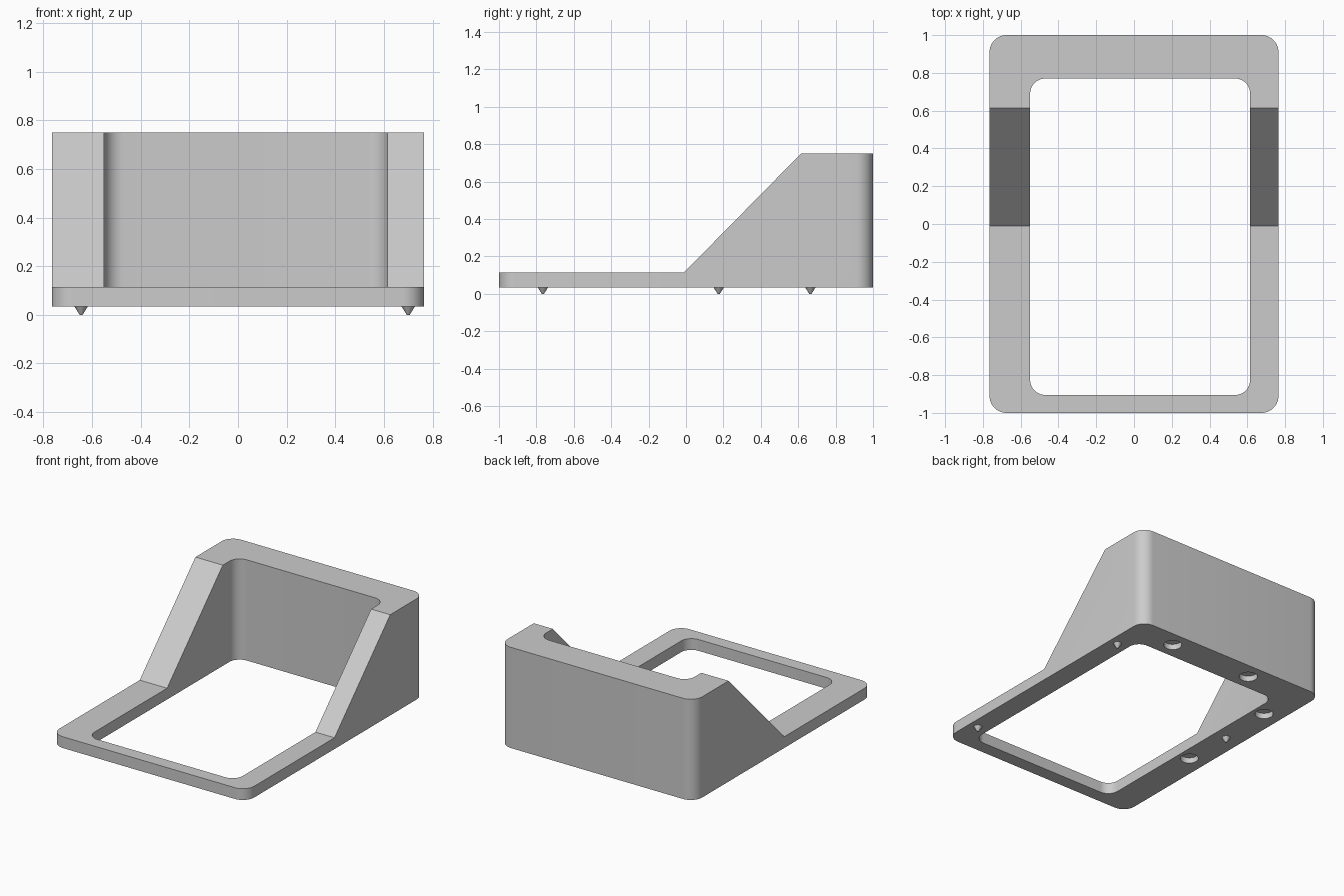
import bpy
import bmesh
from math import cos, sin, pi, radians
from mathutils import Matrix, Vector

cube = bpy.data.objects.get("Cube")
if cube:
    bpy.data.objects.remove(cube, do_unlink=True)

BASE, RIM, TOP = 0.035, 0.115, 0.75   # underside, low rim and back wall heights

grey = bpy.data.materials.new("plain grey")
grey.use_nodes = True
grey.diffuse_color = (0.6, 0.6, 0.6, 1)
grey.node_tree.nodes["Principled BSDF"].inputs["Base Color"].default_value = (0.6, 0.6, 0.6, 1)


def add_object(name, bm):
    bmesh.ops.recalc_face_normals(bm, faces=bm.faces)
    mesh = bpy.data.meshes.new(name)
    bm.to_mesh(mesh)
    bm.free()
    mesh.materials.append(grey)
    obj = bpy.data.objects.new(name, mesh)
    bpy.context.collection.objects.link(obj)
    return obj


def prism(name, outline, sweep):
    bm = bmesh.new()
    face = bm.faces.new([bm.verts.new(p) for p in outline])
    new = bmesh.ops.extrude_face_region(bm, geom=[face])["geom"]
    verts = [v for v in new if isinstance(v, bmesh.types.BMVert)]
    bmesh.ops.translate(bm, verts=verts, vec=Vector(sweep))
    return add_object(name, bm)


def rounded_rect(x0, x1, y0, y1, r, z, steps=10):
    corners = [(x1 - r, y1 - r), (x0 + r, y1 - r), (x0 + r, y0 + r), (x1 - r, y0 + r)]
    points = []
    for quarter, (cx, cy) in enumerate(corners):
        for i in range(steps + 1):
            a = (quarter + i / steps) * pi / 2
            points.append((cx + r * cos(a), cy + r * sin(a), z))
    return points


def cone(name, x, y, z, r_low, r_high, depth):
    bm = bmesh.new()
    bmesh.ops.create_cone(bm, cap_ends=True, segments=32, radius1=r_low, radius2=r_high,
                          depth=depth, matrix=Matrix.Translation((x, y, z + depth / 2)))
    return add_object(name, bm)


def smooth(obj):
    bpy.ops.object.select_all(action="DESELECT")
    obj.select_set(True)
    bpy.context.view_layer.objects.active = obj
    bpy.ops.object.shade_smooth_by_angle(angle=radians(30))


# Frame block, full height
frame = prism("frame", rounded_rect(-0.765, 0.765, -1, 1, 0.09, BASE), (0, 0, TOP - BASE))

# Cutters: central opening, slope over the low front rim, recesses in the underside
cutters = [prism("opening_cutter", rounded_rect(-0.55, 0.615, -0.905, 0.77, 0.08, -0.2), (0, 0, 1.5))]
slope = [(-1.2, RIM), (-0.01, RIM), (0.615, TOP), (0.861, 1.0), (-1.2, 1.0)]
cutters.append(prism("slope_cutter", [(-1, y, z) for y, z in slope], (2, 0, 0)))
for x, y in [(0.41, 0.885), (-0.24, 0.885), (-0.635, 0.575), (-0.635, -0.19)]:
    cutters.append(cone("recess_cutter", x, y, BASE - 0.1, 0.06, 0.06, 0.14))

for cutter in cutters:
    cutter.hide_render = True
    mod = frame.modifiers.new(cutter.name, "BOOLEAN")
    mod.operation, mod.solver, mod.object = "DIFFERENCE", "EXACT", cutter

# Bake the cuts and remove the cutters
evaluated = frame.evaluated_get(bpy.context.evaluated_depsgraph_get())
cut_mesh = bpy.data.meshes.new_from_object(evaluated)
frame.modifiers.clear()
frame.data = cut_mesh
for cutter in cutters:
    bpy.data.objects.remove(cutter, do_unlink=True)
smooth(frame)

# Locating pins under the frame
for label, x, y in [("front_left", 0.7, -0.765), ("back_left", 0.7, 0.665), ("right", -0.645, 0.175)]:
    smooth(cone(label + "_pin", x, y, 0, 0.006, 0.028, BASE))
